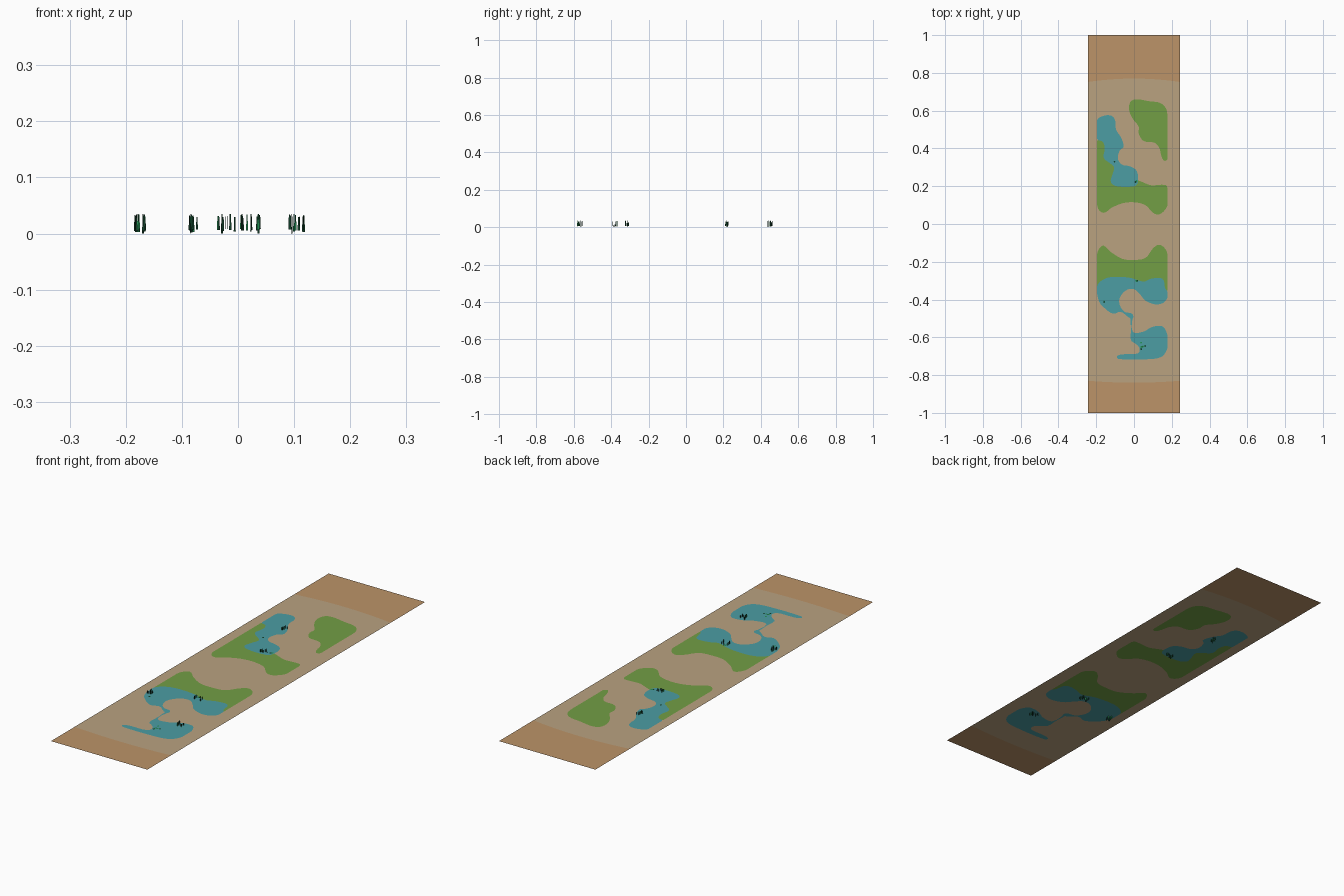
import bpy, math, random
from mathutils import Vector
from mathutils.geometry import delaunay_2d_cdt, interpolate_bezier

if "Cube" in bpy.data.objects:
    bpy.data.objects.remove(bpy.data.objects["Cube"])

random.seed(4)
W, GROUND = 0.243, 0.019


def srgb(h):
    return [(c / 12.92 if c <= 0.04045 else ((c + 0.055) / 1.055) ** 2.4)
            for c in (int(h[i:i + 2], 16) / 255 for i in (0, 2, 4))] + [1]


def mat(name, h):
    m = bpy.data.materials.new(name)
    m.diffuse_color = srgb(h)
    m.use_nodes = True
    m.node_tree.nodes["Principled BSDF"].inputs["Base Color"].default_value = m.diffuse_color
    return m


CLAY, SAND = mat("clay", "bc9468"), mat("sand", "baa280")
GRASS, WATER = mat("grass", "729f45"), mat("water", "4c9da4")
DARK, LIGHT = mat("dark reed", "12402a"), mat("light reed", "239455")


def make(name, verts, faces, mats, idx=None):
    me = bpy.data.meshes.new(name)
    me.from_pydata(verts, [], faces)
    for m in mats:
        me.materials.append(m)
    if idx:
        me.polygons.foreach_set("material_index", idx)
    ob = bpy.data.objects.new(name, me)
    bpy.context.collection.objects.link(ob)
    return ob


def smooth(pts):
    """Rounded closed outline through a few points."""
    p = [Vector(q) for q in pts]
    out = []
    for i in range(len(p)):
        a, b, c, d = p[i - 1], p[i], p[(i + 1) % len(p)], p[(i + 2) % len(p)]
        k = (c - b).length / 3
        t1, t2 = (c - a).normalized() * k, (d - b).normalized() * k
        out += [v.to_2d() for v in interpolate_bezier(b, b + t1, c - t2, c, 5)[:-1]]
    for v in out:                       # keep within the flat banks
        v.x = min(0.177, max(-0.195, v.x))
    return out


def inside(p, poly):
    hit = False
    for i in range(len(poly)):
        a, b = poly[i - 1], poly[i]
        if (a.y > p.y) != (b.y > p.y) and p.x < (b.x - a.x) * (p.y - a.y) / (b.y - a.y) + a.x:
            hit = not hit
    return hit


# Grass patches
east_grass = smooth([(-.02, .645), (.01, .66), (.08, .65), (.14, .64), (.17, .61), (.177, .56),
                     (.177, .345), (.16, .335), (.145, .36), (.135, .40), (.11, .43), (.05, .44),
                     (.025, .48), (.025, .515), (-.005, .555), (-.025, .60)])
mid_grass = smooth([(-.195, .44), (-.195, .10), (-.18, .068), (-.155, .06), (-.12, .085), (-.06, .11),
                    (0, .115), (.06, .10), (.10, .06), (.13, .05), (.16, .07), (.177, .10),
                    (.177, .19), (.165, .207), (.09, .205), (.05, .22), (-.02, .25), (-.09, .31),
                    (-.14, .35), (-.15, .44)])
south_grass = smooth([(-.195, -.35), (-.195, -.16), (-.18, -.125), (-.16, -.115), (-.12, -.15),
                      (-.06, -.185), (0, -.19), (.06, -.18), (.10, -.13), (.13, -.11), (.16, -.125),
                      (.177, -.16), (.177, -.35), (.15, -.37), (0, -.33), (-.15, -.37)])
# Ponds
north_pond = smooth([(-.195, .55), (-.195, .45), (-.165, .435), (-.155, .40), (-.16, .35), (-.125, .32),
                     (-.105, .30), (-.115, .26), (-.122, .22), (-.09, .20), (0, .20), (.02, .22),
                     (.015, .28), (-.02, .305), (-.065, .315), (-.085, .345), (-.075, .39),
                     (-.055, .41), (-.07, .46), (-.095, .50), (-.1, .55), (-.12, .573), (-.16, .573)])
mid_pond = smooth([(-.195, -.33), (-.165, -.295), (-.11, -.28), (-.02, -.285), (.05, -.305),
                   (.09, -.29), (.15, -.29), (.165, -.34), (.177, -.36), (.175, -.395), (.15, -.42),
                   (.11, -.425), (.06, -.405), (.03, -.37), (0, -.345), (-.04, -.35), (-.075, -.39),
                   (-.075, -.43), (-.05, -.465), (-.01, -.475), (-.007, -.50), (-.03, -.493),
                   (-.07, -.465), (-.11, -.475), (-.15, -.45), (-.185, -.41)])
south_pond = smooth([(-.018, -.48), (-.016, -.56), (-.016, -.615), (.01, -.635), (.03, -.66),
                     (.02, -.685), (-.06, -.69), (-.09, -.70), (-.08, -.715), (.09, -.715), (.15, -.70),
                     (.177, -.655), (.177, -.59), (.155, -.545), (.12, -.54), (.085, -.55),
                     (.05, -.57), (-.006, -.57), (-.008, -.48)])
# Sand band between the clay ends
xs = [W * (i / 8 - 1) for i in range(17)]
sand = ([Vector((x, -.84 + .01 * (x / W) ** 2)) for x in xs]
        + [Vector((x, .77 - .018 * (x / W) ** 2)) for x in reversed(xs)])
sheet = [Vector(c) for c in ((-W, -1), (W, -1), (W, 1), (-W, 1))]

# One flat sheet cut along every outline, then shared out by region
verts, edges = [], []
ponds, greens = [north_pond, mid_pond, south_pond], [east_grass, mid_grass, south_grass]
for loop in [sheet, sand] + ponds + greens:
    n = len(verts)
    verts += loop
    edges += [(n + i, n + (i + 1) % len(loop)) for i in range(len(loop))]
cv, _, cf, *_ = delaunay_2d_cdt(verts, edges, [], 0, 1e-5)
regions = {"clay_ends": [], "sand_bed": [], "grass_banks": [], "ponds": []}
for f in cf:
    a, b, c = (cv[i] for i in f)
    area = (b - a).cross(c - a)
    if abs(area) < 1e-10:
        continue
    f = list(f) if area > 0 else list(reversed(f))
    m = (a + b + c) / 3
    if any(inside(m, p) for p in ponds):
        key = "ponds"
    elif any(inside(m, p) for p in greens):
        key = "grass_banks"
    else:
        key = "sand_bed" if inside(m, sand) else "clay_ends"
    regions[key].append(f)
for (name, faces), m in zip(regions.items(), (CLAY, SAND, GRASS, WATER)):
    used = {i: k for k, i in enumerate(sorted({i for f in faces for i in f}))}
    make(name, [(cv[i].x, cv[i].y, GROUND) for i in used], [[used[i] for i in f] for f in faces], [m])


# Reed clumps: narrow tapering upright blades that pass through the water
def reeds(name, x, y, rx, ry, count=14):
    v, f, idx = [], [], []
    for i in range(count):
        px, py = x + random.uniform(-rx, rx), y + random.uniform(-ry, ry)
        t = random.uniform(0, math.pi)
        dx, dy = .0022 * math.cos(t), .0022 * math.sin(t)
        lo, hi = random.uniform(.002, .008), random.uniform(.028, .035)
        if i == 0:
            lo, hi = 0, .035
        n = len(v)
        v += [(px - dx, py - dy, lo), (px + dx, py + dy, lo),
              (px + dx * .5, py + dy * .5, hi), (px - dx * .5, py - dy * .5, hi)]
        f.append((n, n + 1, n + 2, n + 3))
        idx.append(int(i % 3 == 2))
    make(name, v, f, [DARK, LIGHT], idx)


for i, c in enumerate([(-.08, .45, .008, .014), (-.02, .218, .016, .008), (.022, -.315, .018, .013),
                       (-.175, -.378, .010, .018), (.105, -.567, .014, .014)]):
    reeds(f"reed_clump_{i + 1}", *c)


# Floating leaves: small discs lying on the water
def leaves(name, x, y, r, count):
    v, f, idx = [], [], []
    for i in range(count):
        px, py = x + random.uniform(-r, r), y + random.uniform(-r, r)
        n = len(v)
        v += [(px + .005 * math.cos(k * math.pi / 3), py + .005 * math.sin(k * math.pi / 3), .0205)
              for k in range(6)]
        f.append(range(n, n + 6))
        idx.append(int(i % 3 > 0))
    make(name, v, f, [DARK, LIGHT], idx)


for i, c in enumerate([(.048, -.64, .012, 5), (.04, -.665, .004, 1), (-.16, -.415, .005, 2),
                       (.01, -.305, .01, 3), (.008, .228, .008, 2), (-.1, .332, .004, 1)]):
    leaves(f"floating_leaves_{i + 1}", *c)
